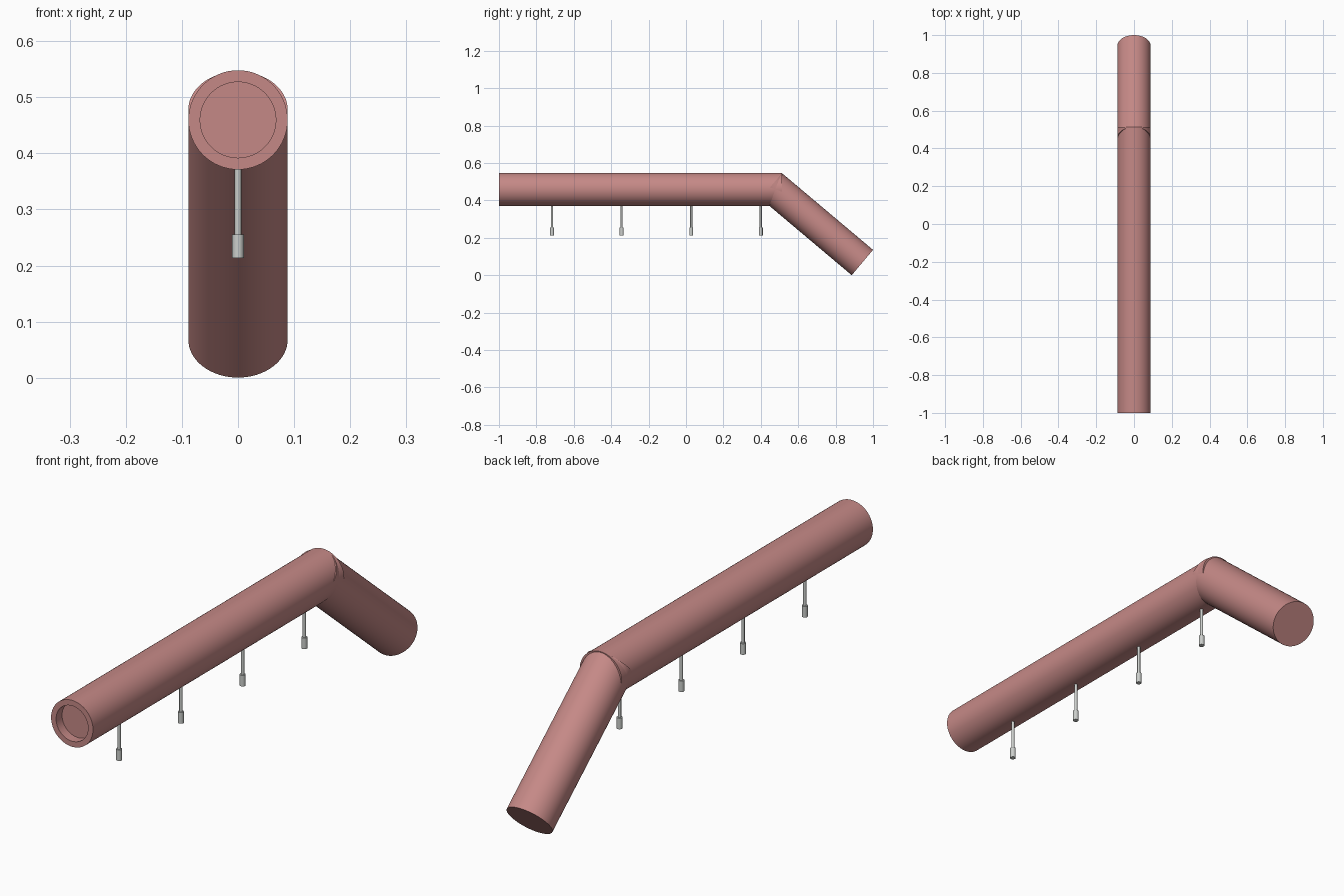
import bpy, math
from mathutils import Vector

if "Cube" in bpy.data.objects:
    bpy.data.objects.remove(bpy.data.objects["Cube"], do_unlink=True)


def material(name, colour):
    mat = bpy.data.materials.new(name)
    mat.use_nodes = True
    mat.diffuse_color = (*colour, 1)
    mat.node_tree.nodes["Principled BSDF"].inputs["Base Color"].default_value = (*colour, 1)
    return mat


def rod(name, start, end, radius, mat, sides):
    """Capped cylinder running between two points."""
    start, end = Vector(start), Vector(end)
    axis = end - start
    bpy.ops.mesh.primitive_cylinder_add(vertices=sides, radius=radius, depth=axis.length,
                                        location=(start + end) / 2)
    obj = bpy.context.object
    obj.name = name
    obj.rotation_euler = axis.to_track_quat('Z', 'Y').to_euler()
    obj.data.materials.append(mat)
    bpy.ops.object.shade_smooth_by_angle(angle=math.radians(35))
    return obj


pink = material("dusty pink", (0.56, 0.25, 0.24))
grey = material("light grey metal", (0.60, 0.62, 0.60))

RADIUS = 0.0885
AXIS_Z = 0.4595


def lathe_tube(name, profile, sides, mat):
    """Revolve (radius, y) points around the main axis, closing both ends."""
    verts, faces = [], []
    for r, y in profile:
        for i in range(sides):
            a = math.tau * i / sides
            verts.append((r * math.cos(a), y, AXIS_Z + r * math.sin(a)))
    for k in range(len(profile) - 1):
        for i in range(sides):
            j = (i + 1) % sides
            a, b = k * sides, (k + 1) * sides
            faces.append((a + i, b + i, b + j, a + j))
    last = (len(profile) - 1) * sides
    faces.append(tuple(range(sides)))
    faces.append(tuple(last + i for i in reversed(range(sides))))
    mesh = bpy.data.meshes.new(name)
    mesh.from_pydata(verts, [], faces)
    obj = bpy.data.objects.new(name, mesh)
    bpy.context.collection.objects.link(obj)
    mesh.materials.append(mat)
    bpy.ops.object.select_all(action='DESELECT')
    obj.select_set(True)
    bpy.context.view_layer.objects.active = obj
    # consistent outward normals
    bpy.ops.object.mode_set(mode='EDIT')
    bpy.ops.mesh.select_all(action='SELECT')
    bpy.ops.mesh.normals_make_consistent(inside=False)
    bpy.ops.object.mode_set(mode='OBJECT')
    bpy.ops.object.shade_smooth_by_angle(angle=math.radians(35))
    return obj


# Level tube with a shallow round recess in its front end
lathe_tube("main_tube", [(0.0675, -0.964), (0.0675, -1), (RADIUS, -1), (RADIUS, 0.514)], 64, pink)

# Tube sloping down at the back
rod("sloping_tube", (0, 0.456, 0.478), (0, 0.943, 0.068), RADIUS, pink, 64)

# Hanging pins, each a thin stem ending in a thicker foot
for n in range(4):
    y = -0.716 + 0.372 * n
    rod(f"pin_stem_{n + 1}", (0, y, 0.24), (0, y, 0.38), 0.0058, grey, 24)
    rod(f"pin_foot_{n + 1}", (0, y, 0.213), (0, y, 0.255), 0.0105, grey, 24)
